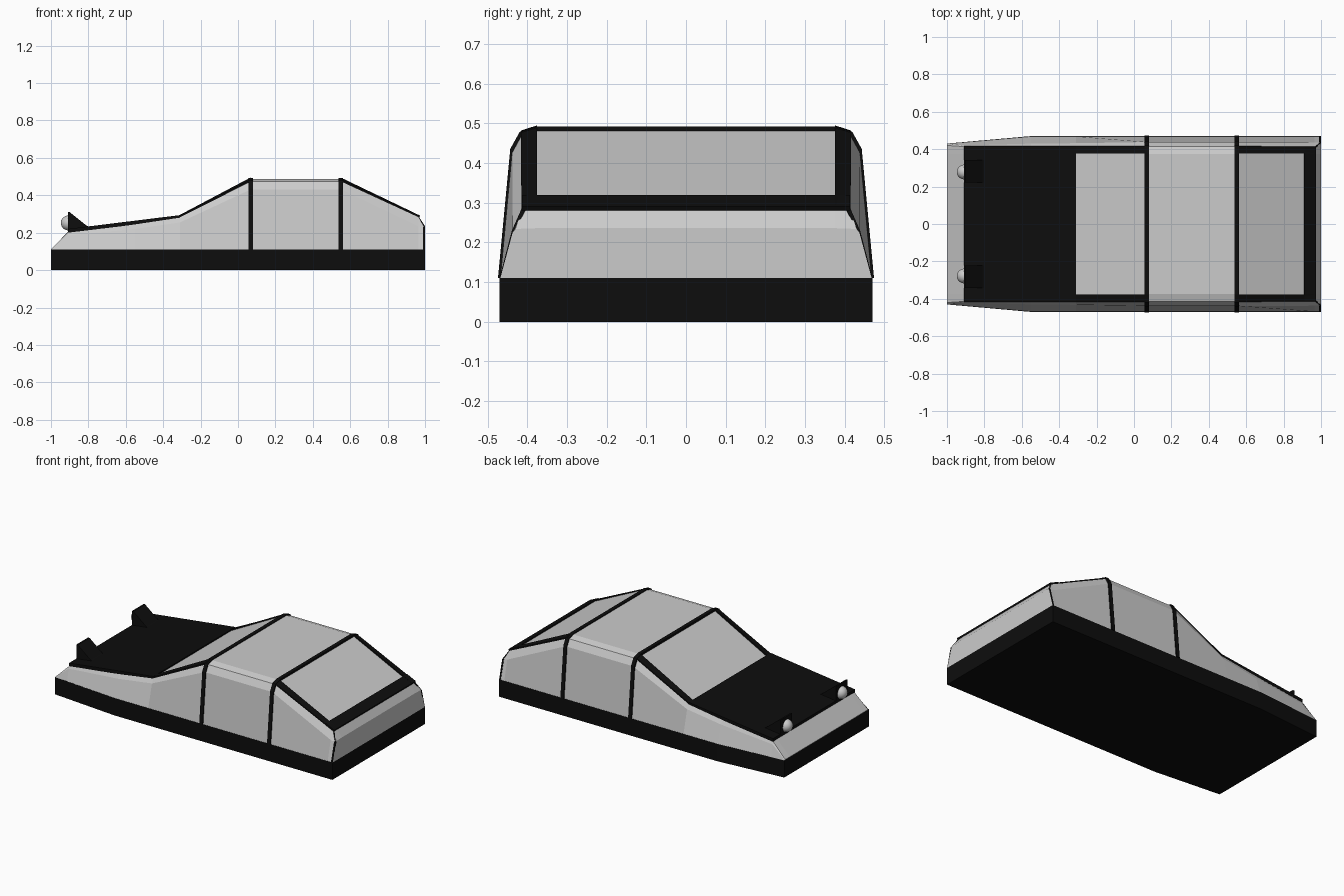
import bpy, bmesh
from mathutils import Vector

if "Cube" in bpy.data.objects:
    bpy.data.objects.remove(bpy.data.objects["Cube"])

black = bpy.data.materials.new("black")
black.diffuse_color = (0.004, 0.004, 0.004, 1)
black.use_nodes = True
black.node_tree.nodes["Principled BSDF"].inputs["Base Color"].default_value = black.diffuse_color


def mesh_object(name, bm, mat=None):
    bmesh.ops.recalc_face_normals(bm, faces=bm.faces)
    me = bpy.data.meshes.new(name)
    bm.to_mesh(me)
    bm.free()
    ob = bpy.data.objects.new(name, me)
    bpy.context.collection.objects.link(ob)
    if mat:
        me.materials.append(mat)
    return ob


def loft(name, stations, mat=None):
    """Skin between half sections (x, [(y, z), ...]) mirrored across y."""
    bm = bmesh.new()
    rings = []
    for x, half in stations:
        ring = half + [(-y, z) for y, z in reversed(half)]
        rings.append([bm.verts.new((x, y, z)) for y, z in ring])
    n = len(rings[0])
    for a, b in zip(rings, rings[1:]):
        for i in range(n):
            j = (i + 1) % n
            bm.faces.new((a[i], a[j], b[j], b[i]))
    bm.faces.new(rings[0])
    bm.faces.new(rings[-1])
    return mesh_object(name, bm, mat)


def prism(name, base, offset, mat=None):
    """Extrude a polygon along an offset vector."""
    bm = bmesh.new()
    f = bm.faces.new([bm.verts.new(p) for p in base])
    ext = bmesh.ops.extrude_face_region(bm, geom=[f], use_keep_orig=True)
    moved = [v for v in ext["geom"] if isinstance(v, bmesh.types.BMVert)]
    bmesh.ops.translate(bm, verts=moved, vec=Vector(offset))
    return mesh_object(name, bm, mat)


# Black base slab with tapered front
outline = [(-1, -.43), (-.55, -.47), (1, -.47), (1, .47), (-.55, .47), (-1, .43)]
prism("base", [(x, y, 0) for x, y in outline], (0, 0, .11), black)

# Body shell, nose to tail
roof = [(.468, .11), (.438, .432), (.415, .474), (.375, .487)]
loft("body", [
    (-1, [(.43, .11), (.427, .111), (.42, .112), (.375, .112)]),
    (-.91, [(.437, .11), (.42, .185), (.414, .2), (.375, .203)]),
    (-.55, [(.468, .11), (.43, .22), (.415, .246), (.375, .248)]),
    (-.31, [(.468, .11), (.432, .255), (.415, .282), (.375, .286)]),
    (.07, roof),
    (.55, roof),
    (.965, [(.468, .11), (.437, .235), (.413, .284), (.375, .288)]),
    (1, [(.468, .11), (.437, .225), (.43, .234), (.375, .236)])])

# Door pillars wrapping over the roof
hoop = [(.474, .11), (.443, .436), (.419, .479), (.377, .492)]
for label, x in (("front", .068), ("rear", .55)):
    loft(label + "_pillar_hoop", [(x - .012, hoop), (x + .012, hoop)], black)

# Hood
prism("hood", [(-.91, -.416, .2), (-.31, -.416, .272), (-.31, -.416, .294),
               (-.91, -.416, .22)], (0, .832, 0), black)

# Rear window sill and top bar
prism("rear_window_sill", [(.908, -.414, .31), (.908, .414, .31),
                           (.97, .414, .281), (.97, -.414, .281)],
      (.004, 0, .01), black)

for side, s in (("left", 1), ("right", -1)):
    # Window frame strips beside the glass
    prism(side + "_windshield_frame",
          [(-.31, s * .376, .286), (-.31, s * .416, .282),
           (.07, s * .416, .474), (.07, s * .376, .487)],
          (-.003, 0, .008), black)
    prism(side + "_rear_window_frame",
          [(.55, s * .376, .486), (.55, s * .416, .474),
           (.965, s * .415, .283), (.965, s * .376, .287)],
          (.003, 0, .007), black)
    # Rear corner trim
    for name, a, b in (("lower", (.47, .11, 1), (.439, .23, 1)),
                       ("upper", (.439, .23, 1), (.414, .286, .967))):
        pts = [(a[2], s * (a[0] - .01), a[1]), (a[2], s * a[0], a[1]),
               (b[2], s * b[0], b[1]), (b[2], s * (b[0] - .01), b[1])]
        prism(side + "_corner_trim_" + name, pts,
              (-.01, 0, 0) if name == "lower" else (0, 0, -.01), black)
    # Headlight pod
    y0 = s * .282 - .06
    prism(side + "_headlight_pod", [(-.91, y0, .2), (-.785, y0, .225),
                                    (-.81, y0, .238), (-.9, y0, .31),
                                    (-.91, y0, .31)], (0, .12, 0), black)
    # Headlight lens
    bpy.ops.mesh.primitive_uv_sphere_add(segments=20, ring_count=12, radius=.04,
                                         location=(-.907, s * .278, .252))
    bpy.context.object.name = side + "_headlight"
    bpy.ops.object.shade_smooth()
